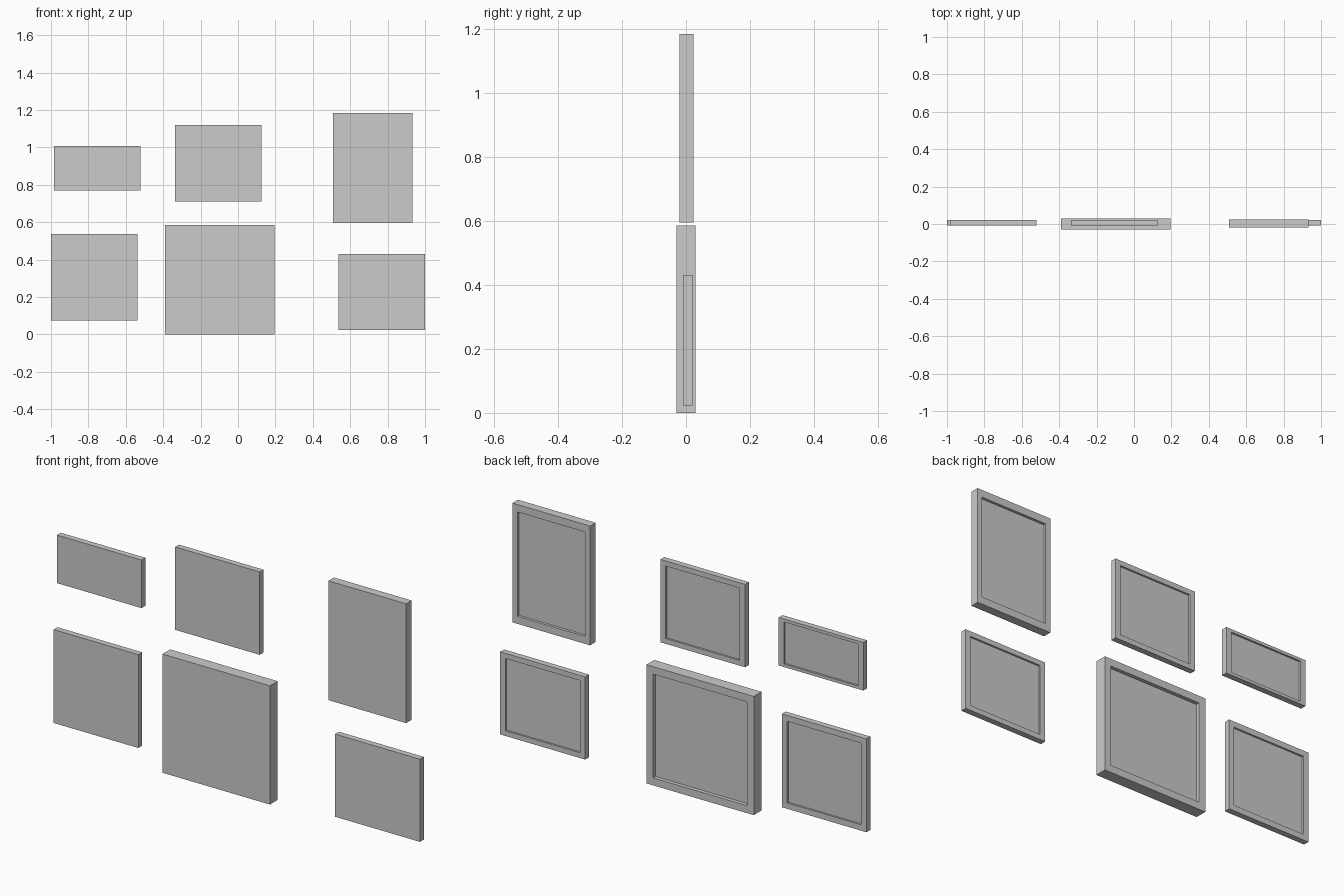
import bpy, bmesh

if "Cube" in bpy.data.objects:
    bpy.data.objects.remove(bpy.data.objects["Cube"])

BORDER = 0.089   # frame border as a share of each side
RECESS = 0.31    # back recess as a share of the thickness


def picture_panel(name, x0, x1, z0, z1, y0, y1):
    """Flat-fronted panel with a rectangular recess in its back face."""
    bm = bmesh.new()
    bmesh.ops.create_cube(bm, size=1)
    bm.normal_update()
    back = next(f for f in bm.faces if f.normal.y > 0.9)
    # raised rim: inset the back, then push an extruded copy inward
    bmesh.ops.inset_individual(bm, faces=[back], thickness=BORDER)
    floor = bmesh.ops.extrude_discrete_faces(bm, faces=[back])["faces"][0]
    for v in floor.verts:
        v.co.y -= RECESS
    # stretch the unit panel to its final size
    for v in bm.verts:
        v.co.x = x0 + (v.co.x + 0.5) * (x1 - x0)
        v.co.y = y0 + (v.co.y + 0.5) * (y1 - y0)
        v.co.z = z0 + (v.co.z + 0.5) * (z1 - z0)
    bmesh.ops.recalc_face_normals(bm, faces=bm.faces)
    mesh = bpy.data.meshes.new(name)
    bm.to_mesh(mesh)
    bm.free()
    obj = bpy.data.objects.new(name, mesh)
    bpy.context.collection.objects.link(obj)


# Upper row
picture_panel("panel_upper_left", -0.983, -0.521, 0.77, 1.007, -0.009, 0.021)
picture_panel("panel_upper_middle", -0.337, 0.125, 0.712, 1.121, -0.009, 0.021)
picture_panel("panel_upper_right", 0.508, 0.932, 0.595, 1.184, -0.02, 0.023)
# Lower row
picture_panel("panel_lower_left", -1.0, -0.538, 0.075, 0.536, -0.009, 0.021)
picture_panel("panel_lower_middle", -0.391, 0.195, 0.0, 0.586, -0.03, 0.03)
picture_panel("panel_lower_right", 0.536, 1.0, 0.023, 0.431, -0.009, 0.021)
